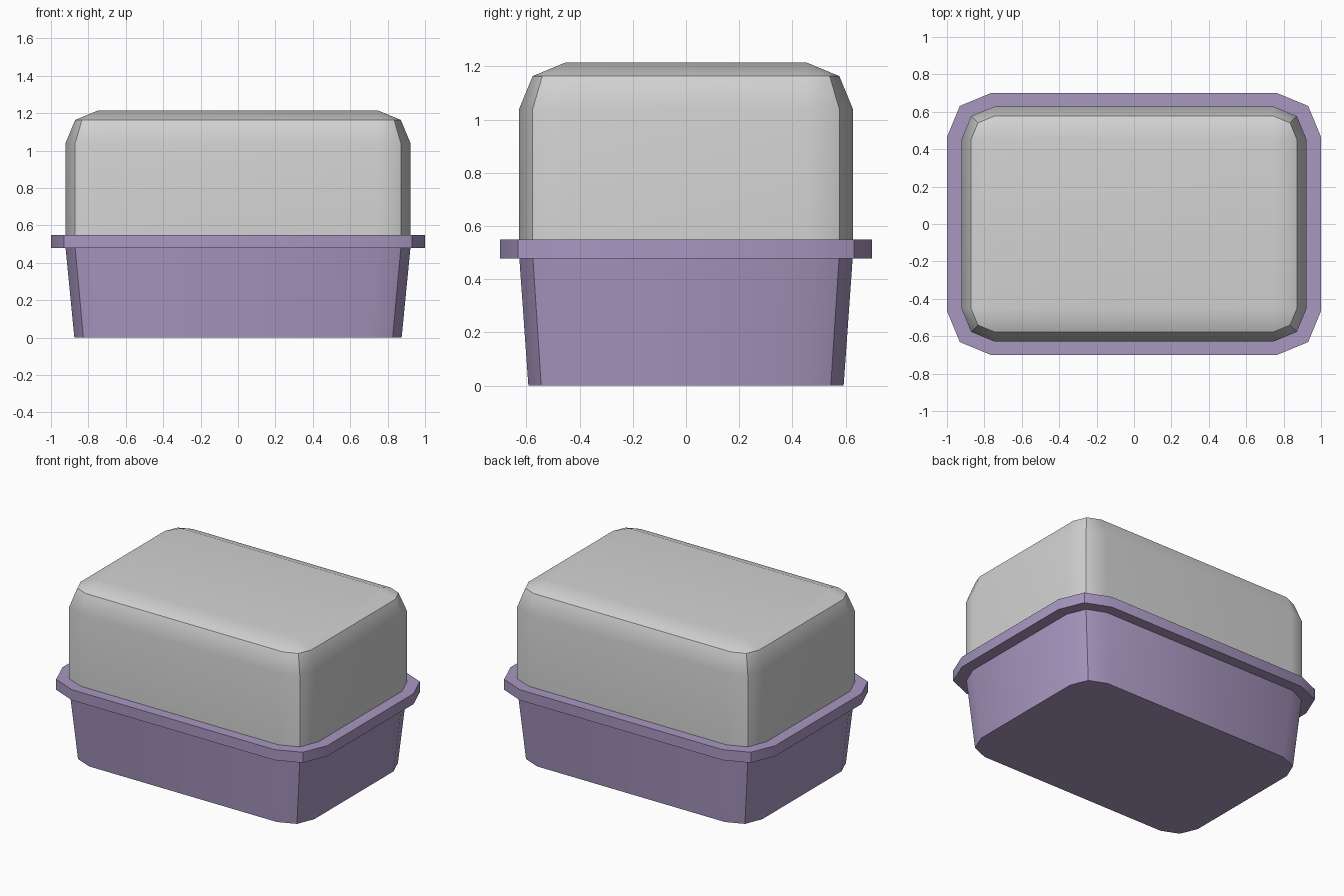
import bpy, bmesh, math

if "Cube" in bpy.data.objects:
    bpy.data.objects.remove(bpy.data.objects["Cube"], do_unlink=True)


def make_material(name, rgb):
    mat = bpy.data.materials.new(name)
    mat.use_nodes = True
    mat.diffuse_color = (*rgb, 1)
    mat.node_tree.nodes["Principled BSDF"].inputs["Base Color"].default_value = (*rgb, 1)
    return mat


def rounded_ring(bm, hx, hy, z, r):
    """Rectangle outline with two-segment rounded corners."""
    ring = []
    for i, (sx, sy) in enumerate([(1, 1), (-1, 1), (-1, -1), (1, -1)]):
        for step in range(3):
            a = math.pi / 2 * (i + step / 2)
            ring.append(bm.verts.new((sx * (hx - r) + r * math.cos(a),
                                      sy * (hy - r) + r * math.sin(a), z)))
    return ring


def loft(name, levels, mat, weighted=False):
    """Closed solid through stacked rings of (half x, half y, z, radius)."""
    bm = bmesh.new()
    rings = [rounded_ring(bm, *level) for level in levels]
    for low, high in zip(rings, rings[1:]):
        for i in range(len(low)):
            j = (i + 1) % len(low)
            bm.faces.new((low[i], low[j], high[j], high[i]))
    bm.faces.new(rings[0][::-1])
    bm.faces.new(rings[-1])
    bmesh.ops.remove_doubles(bm, verts=bm.verts, dist=0.0005)
    bmesh.ops.recalc_face_normals(bm, faces=bm.faces)
    mesh = bpy.data.meshes.new(name)
    bm.to_mesh(mesh)
    bm.free()
    mesh.materials.append(mat)
    obj = bpy.data.objects.new(name, mesh)
    bpy.context.collection.objects.link(obj)
    bpy.ops.object.select_all(action="DESELECT")
    obj.select_set(True)
    bpy.context.view_layer.objects.active = obj
    bpy.ops.object.shade_smooth_by_angle(angle=math.radians(40))
    if weighted:
        mod = obj.modifiers.new("Weighted normals", "WEIGHTED_NORMAL")
        mod.keep_sharp = True
    return obj


purple = make_material("muted purple", (0.39, 0.31, 0.53))
grey = make_material("light grey", (0.65, 0.65, 0.65))

# Tapered tub and its projecting rim
loft("tub", [(0.875, 0.593, 0, 0.165), (0.922, 0.627, 0.48, 0.175)], purple)
loft("rim", [(1, 0.7, 0.478, 0.235), (1, 0.7, 0.55, 0.235)], purple)

# Lid: straight walls, then a two-segment rounded top edge
radius = 0.175
levels = [(0.922, 0.628, 0.54, radius)]
for step in range(3):
    a = math.pi / 4 * step
    inset = radius * (1 - math.cos(a))
    levels.append((0.922 - inset, 0.628 - inset,
                   1.04 + radius * math.sin(a), radius - inset))
loft("lid", levels, grey, weighted=True)
